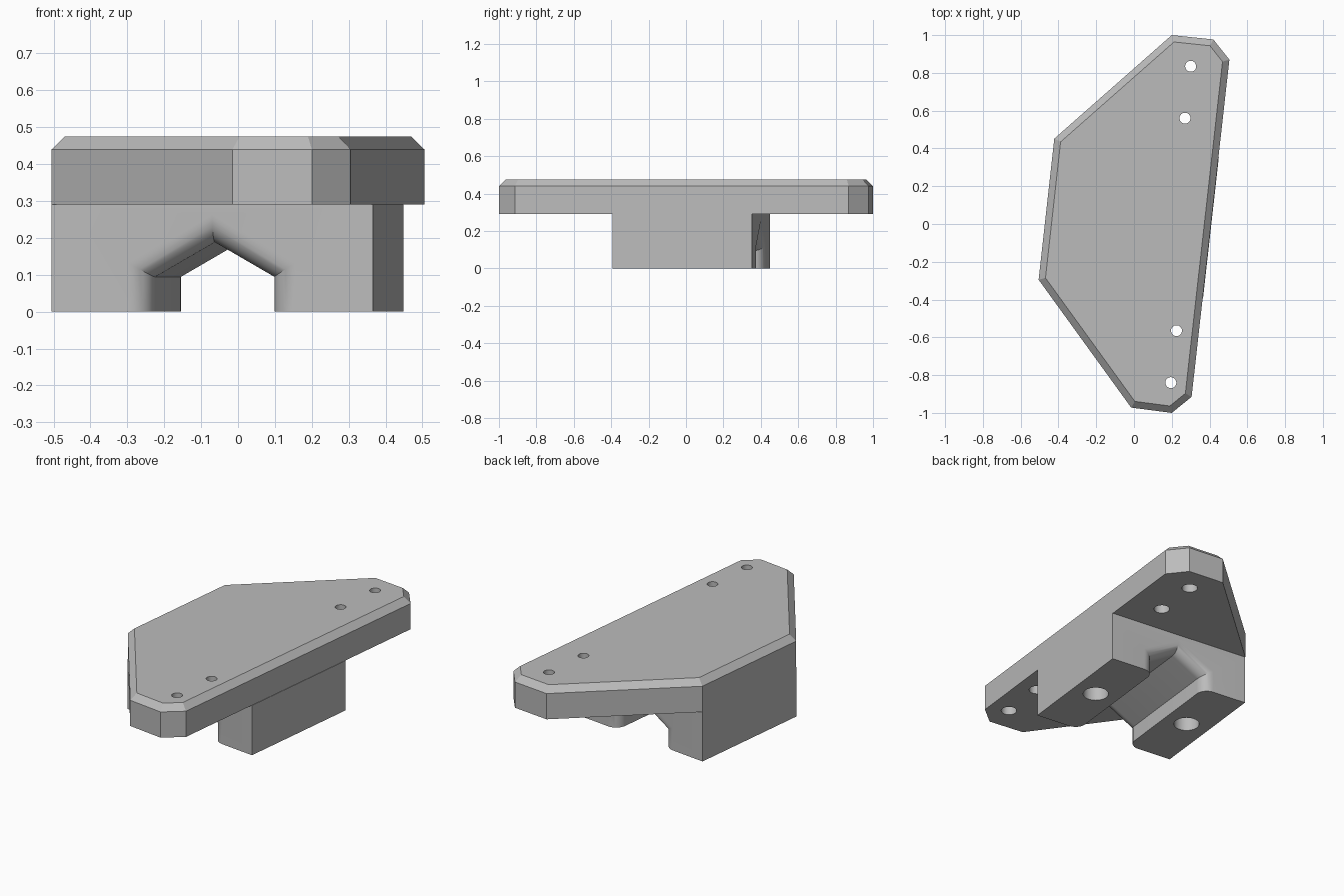
import bpy, bmesh, math
from mathutils import Matrix, Vector

if "Cube" in bpy.data.objects:
    bpy.data.objects.remove(bpy.data.objects["Cube"], do_unlink=True)

GREY = (0.5, 0.5, 0.5, 1.0)
grey = bpy.data.materials.new("light_grey")
grey.use_nodes = True
grey.diffuse_color = GREY
grey.node_tree.nodes["Principled BSDF"].inputs["Base Color"].default_value = GREY

PLATE_Z, CHAMFER_Z, TOP_Z = 0.29, 0.44, 0.475
# The block and its channel share one slightly turned frame
FRAME = Matrix.Translation((-0.028, 0.028, 0)) @ Matrix.Rotation(math.radians(-6.4), 4, 'Z')
HALF_W, HALF_L = 0.438, 0.375


def finish(bm, name, matrix=Matrix()):
    bmesh.ops.recalc_face_normals(bm, faces=bm.faces)
    mesh = bpy.data.meshes.new(name)
    bm.to_mesh(mesh)
    bm.free()
    mesh.transform(matrix)
    mesh.materials.append(grey)
    obj = bpy.data.objects.new(name, mesh)
    bpy.context.collection.objects.link(obj)
    return obj


def activate(obj):
    bpy.ops.object.select_all(action='DESELECT')
    obj.select_set(True)
    bpy.context.view_layer.objects.active = obj


def cut(target, cutter):
    cutter.hide_render = True
    mod = target.modifiers.new("cut", 'BOOLEAN')
    mod.operation, mod.solver, mod.object = 'DIFFERENCE', 'EXACT', cutter
    activate(target)
    bpy.ops.object.modifier_apply(modifier=mod.name)
    bpy.data.objects.remove(cutter, do_unlink=True)


def prism(outline, z0, z1):
    bm = bmesh.new()
    base = bm.faces.new([bm.verts.new((x, y, z0)) for x, y in outline])
    side = bmesh.ops.extrude_face_region(bm, geom=[base])["geom"]
    bmesh.ops.translate(bm, vec=(0, 0, z1 - z0),
                        verts=[v for v in side if isinstance(v, bmesh.types.BMVert)])
    bmesh.ops.recalc_face_normals(bm, faces=bm.faces)
    return bm


def drills(centres, radius, z0, z1, matrix=Matrix()):
    bm = bmesh.new()
    for x, y in centres:
        bmesh.ops.create_cone(bm, cap_ends=True, segments=32, radius1=radius, radius2=radius,
                              depth=z1 - z0, matrix=Matrix.Translation((x, y, (z0 + z1) / 2)))
    return finish(bm, "drill_cutter", matrix)


# Top plate with a chamfered upper rim
outline = [(0.2, 1.0), (0.42, 0.977), (0.505, 0.87), (0.305, -0.915),
           (0.2, -1.0), (-0.015, -0.972), (-0.505, -0.295), (-0.422, 0.452)]
bm = prism(outline, PLATE_Z, CHAMFER_Z)
top = [f for f in bm.faces if f.normal.z > 0.9]
bmesh.ops.inset_region(bm, faces=top, thickness=0.035, depth=TOP_Z - CHAMFER_Z,
                       use_even_offset=True)
plate = finish(bm, "mounting_plate")

# Stepped screw holes through both tips of the plate
screws = [(0.3, 0.835), (0.27, 0.56), (0.225, -0.565), (0.195, -0.84)]
cut(plate, drills(screws, 0.029, 0.2, 0.6))
cut(plate, drills(screws, 0.043, 0.2, 0.38))

# Block below the plate
corners = [(-HALF_W, -HALF_L), (HALF_W, -HALF_L), (HALF_W, HALF_L), (-HALF_W, HALF_L)]
block = finish(prism(corners, 0, PLATE_Z), "clamp_block", FRAME)


# Gabled channel whose mouths flare out in a quarter round
def gable(offset):
    half, slope = 0.163 + offset, math.tan(math.radians(30))
    ridge = 0.188 + offset / math.cos(math.radians(30))
    eave = ridge - half * slope
    return [(-half, -0.1), (-half, eave), (0, ridge), (half, eave), (half, -0.1)]


R, STEPS = 0.065, 10
mouth = [(-0.03, R)]
for i in range(STEPS + 1):
    a = math.radians(90) * i / STEPS
    mouth.append((R - R * math.cos(a), R - R * math.sin(a)))
stations = [(d - HALF_L, o) for d, o in mouth]
stations += [(-y, o) for y, o in reversed(stations)]

bm = bmesh.new()
rings = [[bm.verts.new((x, y, z)) for x, z in gable(o)] for y, o in stations]
for a, b in zip(rings, rings[1:]):
    for i in range(len(a)):
        j = (i + 1) % len(a)
        bm.faces.new((a[i], a[j], b[j], b[i]))
bm.faces.new(rings[0])
bm.faces.new(rings[-1])
cut(block, finish(bm, "channel_cutter", FRAME))

# Blind bore in the foot of each leg
leg_x = (HALF_W + 0.163) / 2
cut(block, drills([(-leg_x, 0), (leg_x, 0)], 0.07, -0.1, 0.24, FRAME))

for part in (plate, block):
    activate(part)
    bpy.ops.object.shade_smooth_by_angle(angle=math.radians(28))
